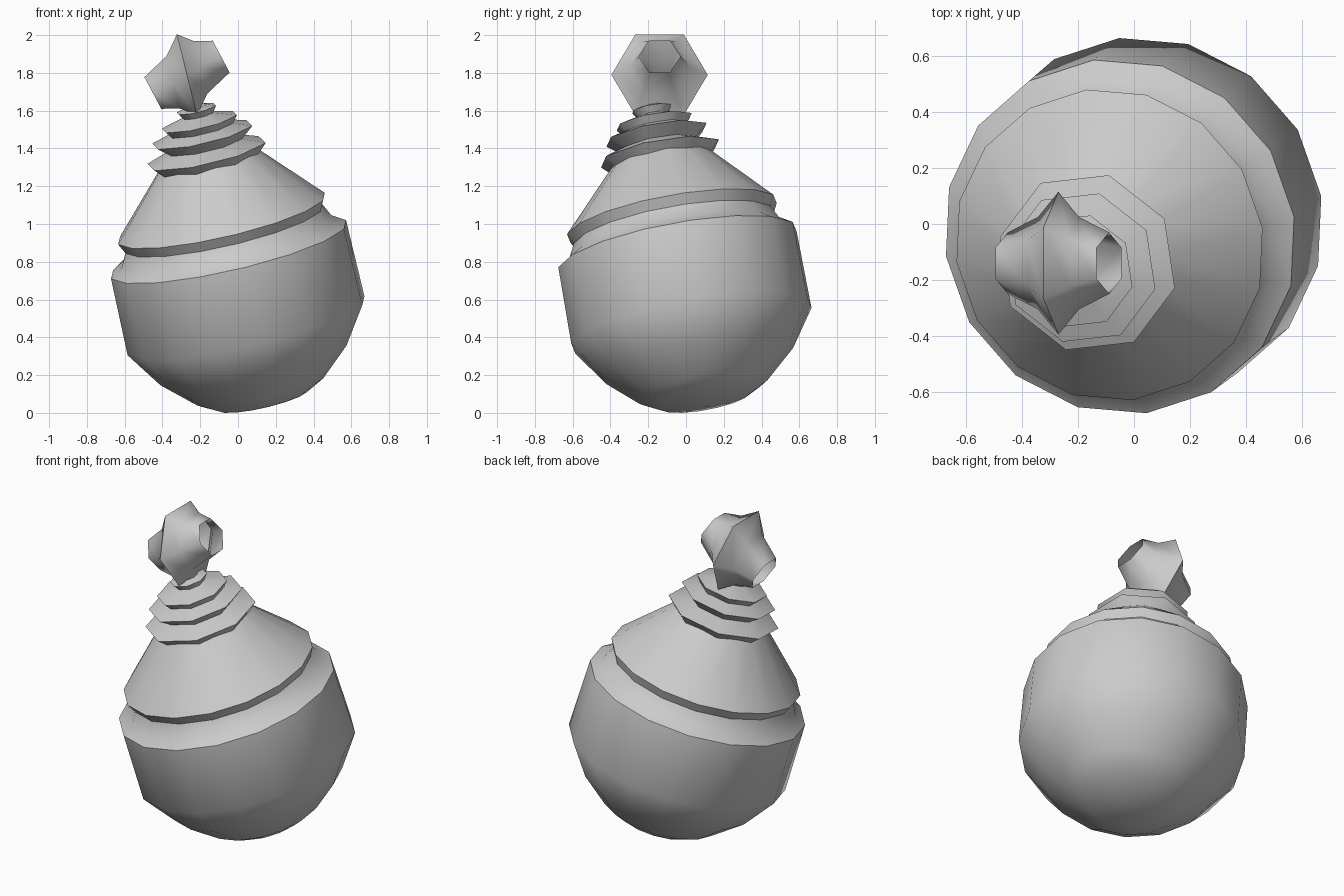
import bpy, bmesh
from math import cos, sin, tau, radians
from mathutils import Matrix, Vector

cube = bpy.data.objects.get("Cube")
if cube:
    bpy.data.objects.remove(cube, do_unlink=True)

grey = bpy.data.materials.new("plain grey")
grey.use_nodes = True
colour = (0.6, 0.6, 0.6, 1)
grey.diffuse_color = colour
grey.node_tree.nodes["Principled BSDF"].inputs["Base Color"].default_value = colour


def loft(name, rings, sides, phase, place, sharp):
    """Join polygon rings given as (radius, height, tilt about y); radius 0 makes a tip."""
    bm = bmesh.new()
    loops = []
    for radius, height, tilt in rings:
        turn = Matrix.Translation((0, 0, height)) @ Matrix.Rotation(radians(tilt), 4, 'Y')
        count = sides if radius else 1
        angles = [radians(phase) + tau * i / sides for i in range(count)]
        loops.append([bm.verts.new(turn @ Vector((radius * cos(a), radius * sin(a), 0)))
                      for a in angles])
    for low, high in zip(loops, loops[1:]):
        for i in range(sides):
            j = (i + 1) % sides
            if len(low) == 1:
                bm.faces.new((low[0], high[j], high[i]))
            elif len(high) == 1:
                bm.faces.new((low[i], low[j], high[0]))
            else:
                bm.faces.new((low[i], low[j], high[j], high[i]))
    bmesh.ops.recalc_face_normals(bm, faces=bm.faces)
    mesh = bpy.data.meshes.new(name)
    bm.to_mesh(mesh)
    bm.free()
    mesh.materials.append(grey)
    obj = bpy.data.objects.new(name, mesh)
    bpy.context.collection.objects.link(obj)
    obj.matrix_world = place
    bpy.ops.object.select_all(action='DESELECT')
    obj.select_set(True)
    bpy.context.view_layer.objects.active = obj
    bpy.ops.object.shade_smooth_by_angle(angle=radians(sharp))
    return obj


def straight(profile):
    return [(r, h, 0) for r, h in profile]


# The flask leans as one piece; heights are measured from the bowl rim
lean = Vector((0, 0, 1)).rotation_difference(Vector((-0.22, -0.175, 0.96)))
flask = Matrix.Translation((-0.05, -0.045, 0.865)) @ lean.to_matrix().to_4x4()

# Round bowl, grooved waist and conical shoulder
loft("flask_body", straight([
    (0, -0.865), (0.245, -0.83), (0.35, -0.772), (0.515, -0.62), (0.65, -0.42),
    (0.645, 0), (0.575, 0.045), (0.54, 0.115), (0.567, 0.17), (0.27, 0.49)]),
    16, -15, flask, 40)

# Ruffled collar with three flared rims and a small mouth
loft("neck_collar", straight([
    (0.27, 0.47), (0.33, 0.53), (0.21, 0.575), (0.28, 0.633), (0.18, 0.665),
    (0.21, 0.704), (0.085, 0.74), (0.11, 0.775), (0.06, 0.79)]),
    8, -15, flask, 50)

# Hexagonal open-ended stopper with a slanted ridge around the middle
stopper = Matrix.Translation((-0.27, -0.14, 1.79)) @ Matrix.Rotation(radians(62), 4, 'Y')
loft("stopper", [
    (0.11, -0.205, 0), (0.165, -0.083, 14), (0.255, 0, 14),
    (0.165, 0.083, 14), (0.11, 0.205, 0)],
    6, 90, stopper, 62)
